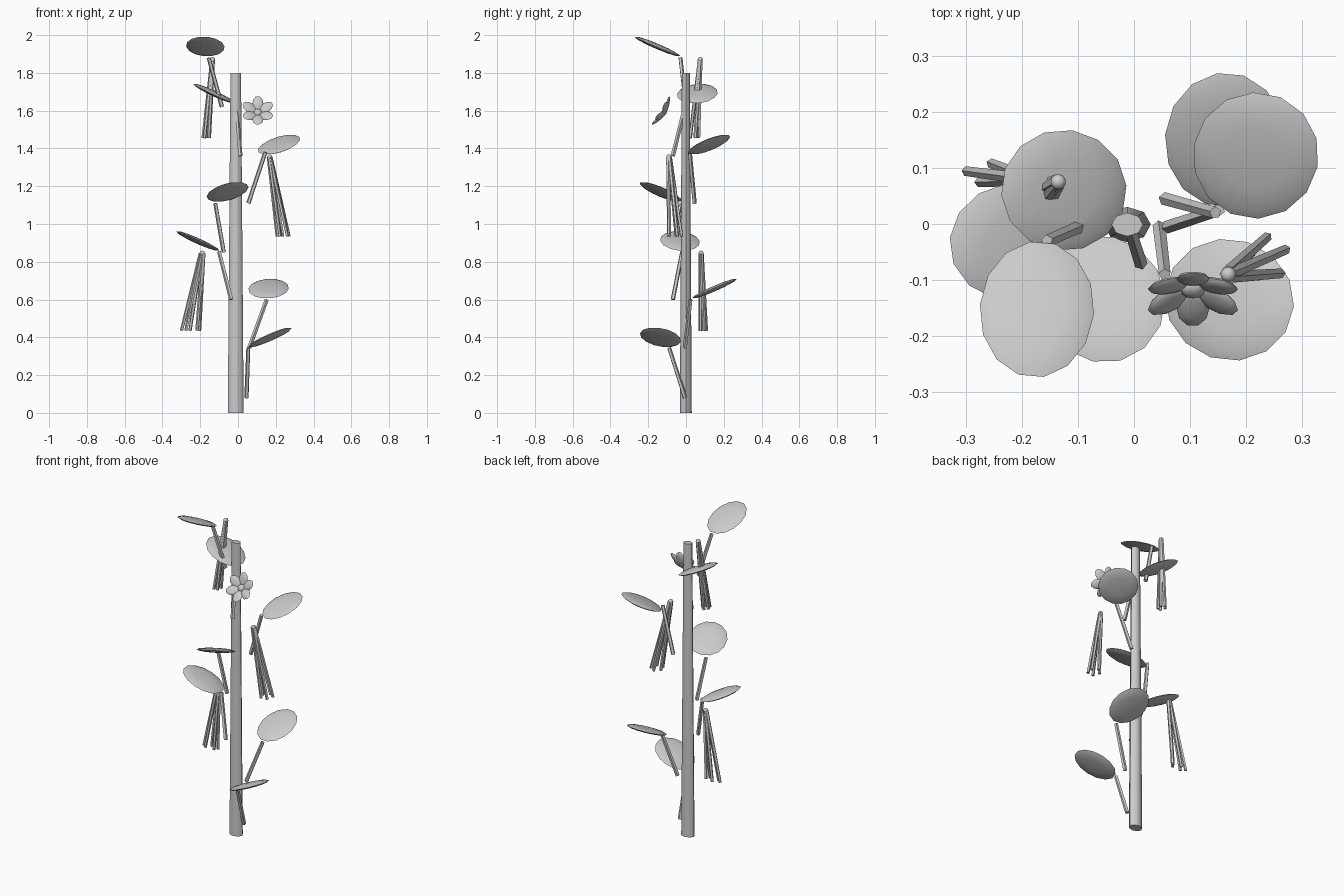
import bpy, bmesh, math
from mathutils import Vector, Matrix

if "Cube" in bpy.data.objects:
    bpy.data.objects.remove(bpy.data.objects["Cube"])


def finish(bm, name, angle=40):
    bmesh.ops.recalc_face_normals(bm, faces=bm.faces)
    me = bpy.data.meshes.new(name)
    bm.to_mesh(me)
    bm.free()
    ob = bpy.data.objects.new(name, me)
    bpy.context.collection.objects.link(ob)
    bpy.ops.object.select_all(action='DESELECT')
    ob.select_set(True)
    bpy.context.view_layer.objects.active = ob
    bpy.ops.object.shade_smooth_by_angle(angle=math.radians(angle))
    return ob


def add_stick(bm, a, b, r1, r2, sides=5):
    a, b = Vector(a), Vector(b)
    d = b - a
    m = Matrix.Translation((a + b) / 2) @ d.to_track_quat('Z', 'Y').to_matrix().to_4x4()
    bmesh.ops.create_cone(bm, cap_ends=True, segments=sides, radius1=r1, radius2=r2,
                          depth=d.length, matrix=m)


def add_lens(bm, center, u, v, thick, segs=14, rings=6):
    """Flattened sphere spanned by half-axis vectors u and v."""
    u, v = Vector(u), Vector(v)
    n = u.cross(v).normalized() * thick
    m = Matrix((u, v, n)).transposed().to_4x4()
    m.translation = Vector(center)
    bmesh.ops.create_uvsphere(bm, u_segments=segs, v_segments=rings, radius=1, matrix=m)


# tapered main stem, slightly oval
bm = bmesh.new()
bmesh.ops.create_cone(bm, cap_ends=True, segments=8, radius1=0.042, radius2=0.028, depth=1.8,
                      matrix=Matrix.Translation((-0.012, -0.001, 0.9))
                      @ Matrix.Diagonal((1, 0.75, 1, 1)))
finish(bm, "stem", 50)

# leaves: blade centre, rise heading, half length, half width, stalk bottom, stalk top
leaves = [
    ((-0.173, -0.152, 1.94), -95, 0.122, 0.102, (-0.085, 0.0, 1.62), (-0.155, -0.03, 1.88)),
    ((-0.125, 0.06, 1.69), 172, 0.112, 0.108, (0.012, -0.07, 1.36), (-0.01, 0.0, 1.64)),
    ((0.217, 0.122, 1.42), 54, 0.113, 0.112, (0.055, 0.045, 1.11), (0.145, 0.02, 1.38)),
    ((-0.055, -0.134, 1.17), -62, 0.114, 0.11, (-0.075, 0.0, 0.85), (-0.12, -0.025, 1.11)),
    ((-0.213, -0.032, 0.91), 188, 0.116, 0.105, (-0.035, -0.07, 0.6), (-0.1, -0.02, 0.855)),
    ((0.162, 0.15, 0.658), 85, 0.12, 0.107, (0.06, -0.005, 0.345), (0.152, 0.025, 0.6)),
    ((0.17, -0.135, 0.40), -18, 0.116, 0.108, (0.045, -0.005, 0.08), (0.055, -0.09, 0.345)),
]
for i, (c, az, hl, hw, a, b) in enumerate(leaves, 1):
    t = math.radians(az)
    bm = bmesh.new()
    add_lens(bm, c, (hl * math.cos(t), hl * math.sin(t), 0.052),
             (-hw * math.sin(t), hw * math.cos(t), 0), 0.014)
    finish(bm, f"leaf_{i}", 60)
    bm = bmesh.new()
    add_stick(bm, a, b, 0.012, 0.011)
    finish(bm, f"leaf_stalk_{i}")

# hanging root clusters: shared top, fan centre at the bottom, fan spread
clusters = [
    ((-0.135, 0.075, 1.87), (-0.168, 0.042, 1.455), (0.018, 0.026)),
    ((0.168, -0.09, 1.355), (0.24, -0.06, 0.935), (0.033, 0.037)),
    ((-0.19, 0.08, 0.845), (-0.25, 0.09, 0.435), (0.05, 0.018)),
]
for i, (top, low, spread) in enumerate(clusters, 1):
    bm = bmesh.new()
    for k in range(5):
        t = k * math.tau / 5 + 0.4
        off = Vector((math.cos(t) * spread[0], math.sin(t) * spread[1], 0))
        add_stick(bm, Vector(low) + off, Vector(top) + off * 0.15, 0.009, 0.011)
    bmesh.ops.create_icosphere(bm, subdivisions=2, radius=0.014,
                               matrix=Matrix.Translation(top))
    finish(bm, f"root_cluster_{i}")

# six-petal cupped flower facing front and up
face = Vector((0, -0.85, 0.53))
side = Vector((1, 0, 0))
up = Vector((0, 0.53, 0.85))
heart = Vector((0.105, -0.108, 1.585))
bm = bmesh.new()
for k in range(6):
    t = k * math.tau / 6 + math.pi / 6
    out = side * math.cos(t) + up * math.sin(t)
    across = up * math.cos(t) - side * math.sin(t)
    axis = out * 0.94 + face * 0.34
    add_lens(bm, heart + axis * 0.05, axis * 0.045, across * 0.03, 0.009, 10, 6)
add_lens(bm, heart + face * 0.01, side * 0.022, up * 0.022, 0.014, 10, 6)
finish(bm, "flower", 60)
